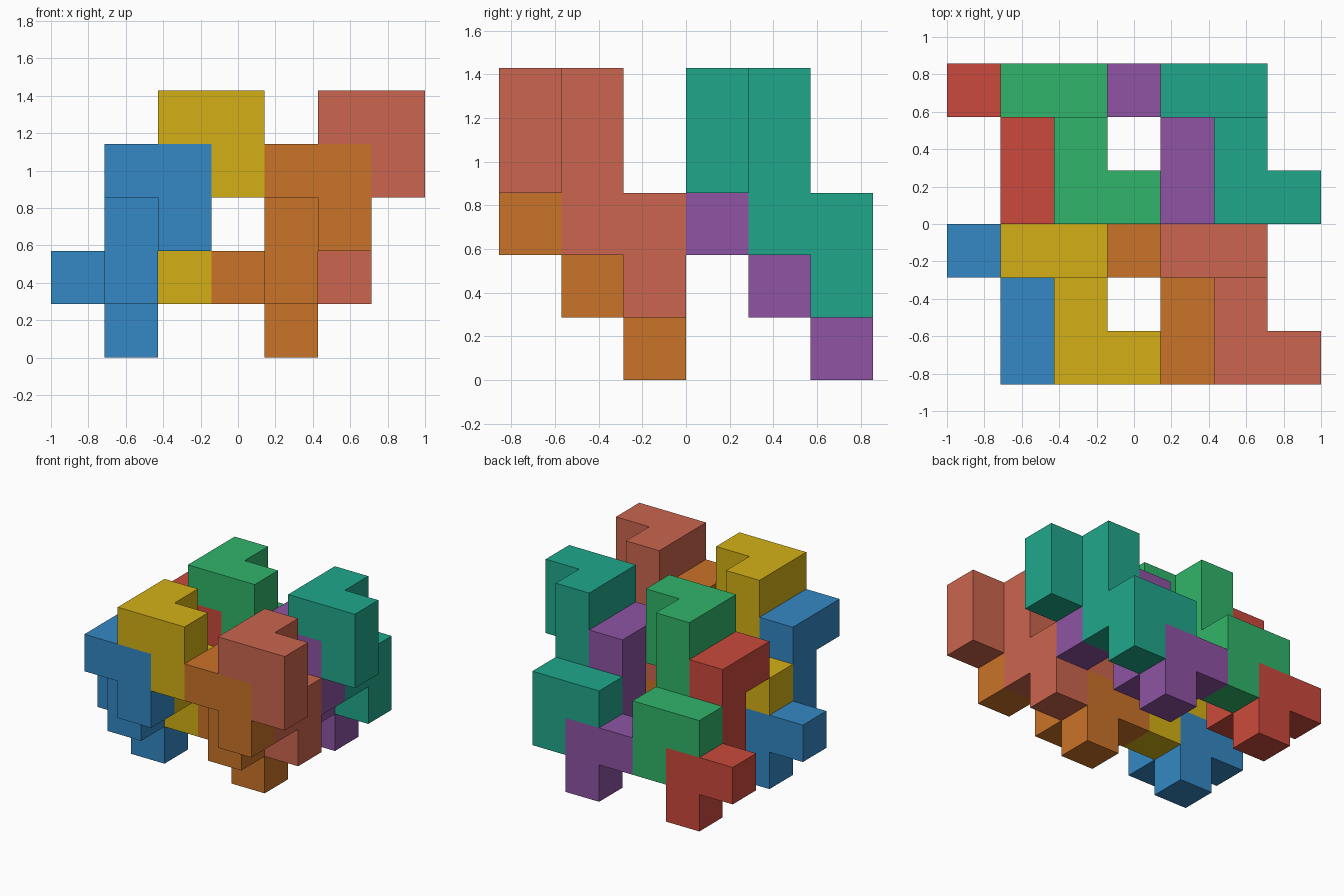
import bpy, bmesh
from mathutils import Vector

if "Cube" in bpy.data.objects:
    bpy.data.objects.remove(bpy.data.objects["Cube"])

U = 2 / 7                                   # edge of one cube cell
ORIGIN = Vector((-3.5, -3, 0))              # centres the 7 x 6 x 5 cell stack

# One nine-cell piece; every other piece is a shifted copy of it
CELLS = {(1, 0, 3), (2, 0, 3), (2, 0, 2),               # front hook
         (1, 1, 3), (1, 1, 2), (1, 1, 1),               # middle column
         (1, 2, 1), (1, 2, 0), (0, 2, 1)}               # rear hook

# Colour name: (cell shift, sRGB colour)
PIECES = {
    "blue":   ((0, 0, 0), (0x34, 0x88, 0xC4)),
    "yellow": ((1, 0, 1), (0xD4, 0xB0, 0x16)),
    "orange": ((3, 0, 0), (0xCA, 0x73, 0x28)),
    "salmon": ((4, 0, 1), (0xCB, 0x66, 0x4E)),
    "red":    ((0, 3, 0), (0xCB, 0x4A, 0x3C)),
    "green":  ((1, 3, 1), (0x31, 0xB5, 0x6A)),
    "purple": ((3, 3, 0), (0x8E, 0x54, 0xA4)),
    "teal":   ((4, 3, 1), (0x20, 0xA7, 0x8B)),
}


def linear(c):
    c /= 255
    return c / 12.92 if c <= 0.04045 else ((c + 0.055) / 1.055) ** 2.4


def add_cell_faces(bm, cell):
    """Add the sides of a cell that do not touch another cell of the piece."""
    centre = Vector(cell) + Vector((0.5, 0.5, 0.5))
    for axis in range(3):
        for sign in (-1, 1):
            n = Vector((0, 0, 0))
            n[axis] = sign
            if tuple(int(v) for v in Vector(cell) + n) in CELLS:
                continue
            a = Vector((0, 0, 0))
            a[(axis + 1) % 3] = 0.5
            b = n.cross(a)
            corners = (-a - b, a - b, a + b, b - a)
            bm.faces.new([bm.verts.new(centre + n / 2 + c) for c in corners])


def make_piece(name, shift, rgb):
    bm = bmesh.new()
    for cell in sorted(CELLS):
        add_cell_faces(bm, cell)
    bmesh.ops.remove_doubles(bm, verts=bm.verts, dist=0.01)
    # Merge coplanar cell sides into single flat faces
    bmesh.ops.dissolve_limit(bm, angle_limit=0.02, verts=bm.verts, edges=bm.edges)
    bmesh.ops.translate(bm, verts=bm.verts, vec=ORIGIN)
    bmesh.ops.scale(bm, verts=bm.verts, vec=(U, U, U))
    mesh = bpy.data.meshes.new(name)
    bm.to_mesh(mesh)
    bm.free()
    mat = bpy.data.materials.new(name)
    mat.diffuse_color = (*map(linear, rgb), 1)
    mat.use_nodes = True
    mat.node_tree.nodes["Principled BSDF"].inputs["Base Color"].default_value = mat.diffuse_color
    mesh.materials.append(mat)
    obj = bpy.data.objects.new(name, mesh)
    obj.location = Vector(shift) * U
    bpy.context.collection.objects.link(obj)


# Interlocking pieces: two rows of four
for colour, (shift, rgb) in PIECES.items():
    make_piece(colour + "_piece", shift, rgb)
